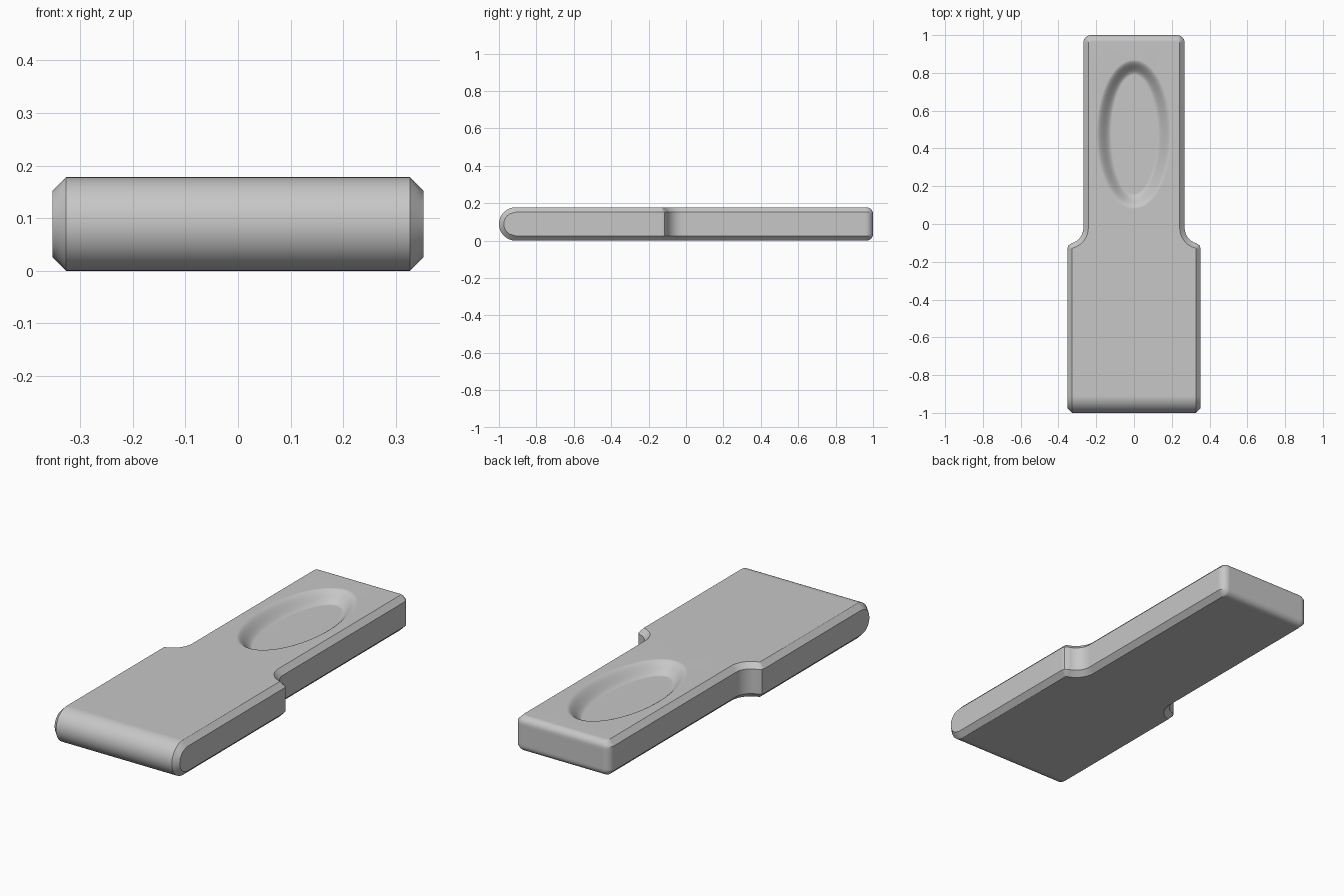
import bpy
import bmesh
from math import sin, cos, pi, sqrt, radians

if "Cube" in bpy.data.objects:
    bpy.data.objects.remove(bpy.data.objects["Cube"], do_unlink=True)

R = 0.089                        # front nose radius, half the thickness
H = 2 * R
WIDE, NARROW = 0.353, 0.268      # half widths of body and neck
CHAMFER = R * (1 - cos(pi / 4))
BACK_FILLET, CORNER = 0.035, 0.04
LEVELS = 24

grey = bpy.data.materials.new("plain grey")
grey.use_nodes = True
grey.diffuse_color = (0.57, 0.57, 0.57, 1)
grey.node_tree.nodes["Principled BSDF"].inputs["Base Color"].default_value = grey.diffuse_color


def half_outline(z):
    """Right-hand outline of the slab at height z, from nose to back."""
    edge = min(z, H - z)
    d = max(0, CHAMFER - edge)
    f = max(0, BACK_FILLET - edge)
    b = BACK_FILLET - sqrt(max(0, BACK_FILLET**2 - f**2))
    pts = []
    # rounded nose with chamfered ends
    for i in range(5):
        t = (CHAMFER - d) * i / 4
        reach = sqrt(max(0, (R - t)**2 - (z - R)**2))
        pts.append((WIDE - CHAMFER + t, -1 + R - reach))
    # shoulder with a small softened corner
    pts.append((WIDE - d, -0.131))
    k = 1 - d / CHAMFER
    pts.append((WIDE - d - 0.005 * k, -0.13 + 0.016 * k))
    # concave sweep into the neck
    r = WIDE - NARROW + d
    for i in range(15):
        a = radians(255 - 75 * i / 14)
        pts.append((WIDE + r * cos(a), -0.02 + r * sin(a)))
    # rounded back corner
    for i in range(7):
        a = pi / 2 * i / 6
        pts.append((NARROW - CORNER + (CORNER - d) * cos(a),
                    1 - CORNER + (CORNER - b) * sin(a)))
    return pts


def bridge(first, second):
    n = len(first)
    for i in range(n):
        j = (i + 1) % n
        bm.faces.new((first[i], first[j], second[j], second[i]))


bm = bmesh.new()

# outer walls, stacked from horizontal outlines
previous = None
for level in range(LEVELS + 1):
    z = R * (1 - cos(pi * level / LEVELS))
    half = half_outline(z)
    outline = half + [(-x, y) for x, y in reversed(half)]
    ring = [bm.verts.new((x, y, z)) for x, y in outline]
    if previous:
        bridge(previous, ring)
    previous = ring

# oval thumb recess with a softly blended rim
SEGMENTS, STEPS, DEPTH, BLEND = 72, 12, 0.055, 0.08
previous = None
for step in range(STEPS + 1):
    s = step / STEPS
    z = H - DEPTH * s * s * (3 - 2 * s)
    ring = [bm.verts.new(((0.2 - BLEND * s) * cos(2 * pi * i / SEGMENTS),
                          0.475 + (0.395 - BLEND * s) * sin(2 * pi * i / SEGMENTS), z))
            for i in range(SEGMENTS)]
    if previous:
        bridge(previous, ring)
    previous = ring
bm.faces.new(previous)

# flat top around the recess, and flat underside
bmesh.ops.remove_doubles(bm, verts=bm.verts[:], dist=1e-5)
for height in (H, 0):
    rim = [e for e in bm.edges if e.is_boundary
           and all(abs(v.co.z - height) < 1e-4 for v in e.verts)]
    bmesh.ops.triangle_fill(bm, edges=rim, use_beauty=True, normal=(0, 0, 1))
bmesh.ops.recalc_face_normals(bm, faces=bm.faces[:])

mesh = bpy.data.meshes.new("tongue_body")
bm.to_mesh(mesh)
bm.free()
mesh.materials.append(grey)
body = bpy.data.objects.new("tongue_body", mesh)
bpy.context.collection.objects.link(body)

# smooth curves, crisp chamfers
bpy.ops.object.select_all(action='DESELECT')
body.select_set(True)
bpy.context.view_layer.objects.active = body
bpy.ops.object.shade_smooth_by_angle(angle=radians(30))
weighted = body.modifiers.new("flat_face_normals", 'WEIGHTED_NORMAL')
weighted.keep_sharp = True
